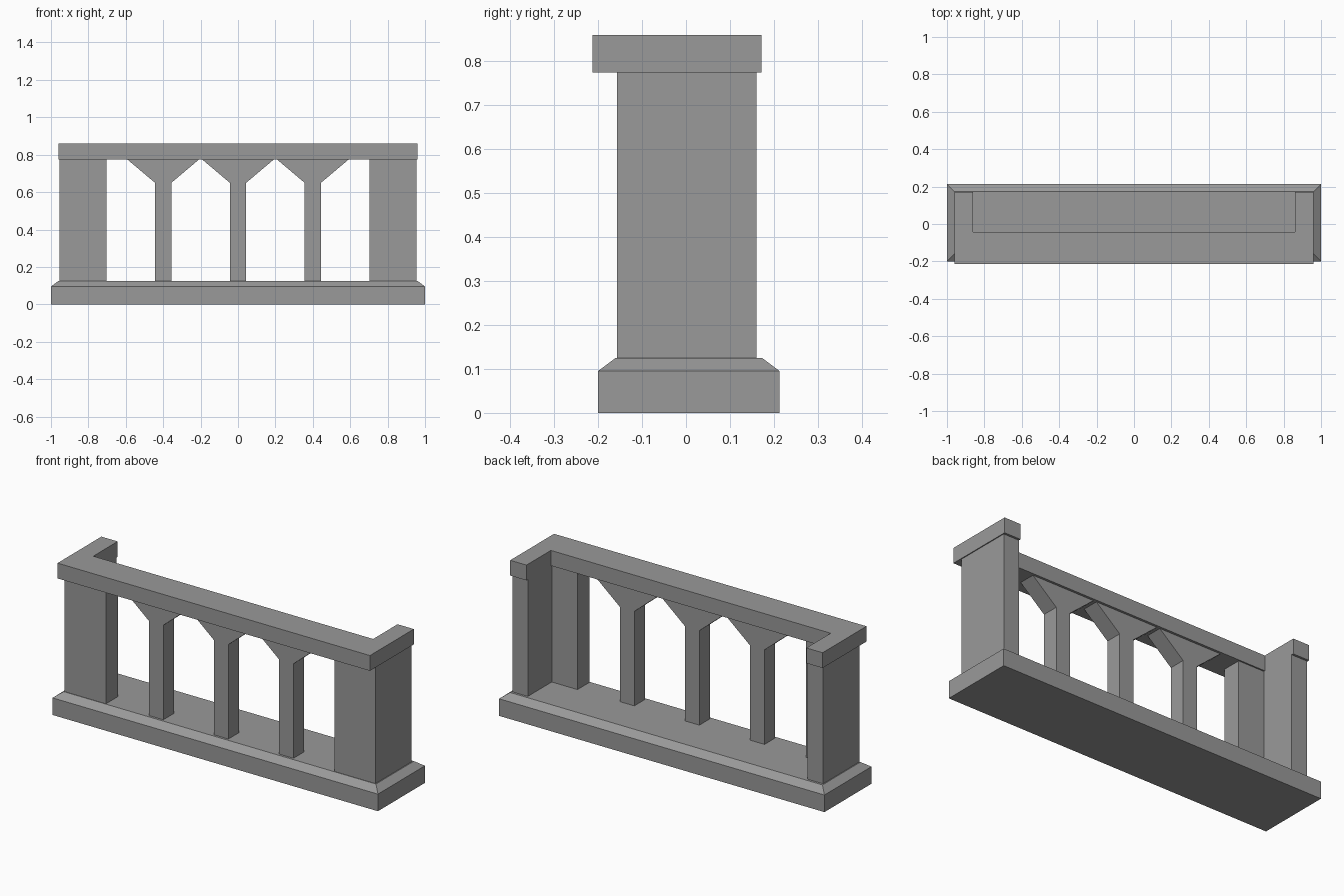
import bpy, bmesh
from mathutils import Vector

if "Cube" in bpy.data.objects:
    bpy.data.objects.remove(bpy.data.objects["Cube"])

# Mid-grey stone
stone = bpy.data.materials.new("stone")
stone.diffuse_color = (0.32, 0.32, 0.32, 1)
stone.use_nodes = True
stone.node_tree.nodes["Principled BSDF"].inputs["Base Color"].default_value = stone.diffuse_color


def prism(name, points, extrude):
    """Solid made by sweeping a flat 3D outline along a vector."""
    bm = bmesh.new()
    face = bm.faces.new([bm.verts.new(p) for p in points])
    res = bmesh.ops.extrude_face_region(bm, geom=[face], use_keep_orig=True)
    verts = [g for g in res["geom"] if isinstance(g, bmesh.types.BMVert)]
    bmesh.ops.translate(bm, verts=verts, vec=Vector(extrude))
    bmesh.ops.recalc_face_normals(bm, faces=bm.faces)
    mesh = bpy.data.meshes.new(name)
    bm.to_mesh(mesh)
    bm.free()
    mesh.materials.append(stone)
    obj = bpy.data.objects.new(name, mesh)
    bpy.context.collection.objects.link(obj)
    return obj


# Plinth with a chamfered upper edge
Z_EDGE, Z_TOP, Z_RAIL, Z_MAX = 0.095, 0.125, 0.774, 0.859
plinth = prism("plinth", [(-1, -0.2, 0), (1, -0.2, 0), (1, 0.213, 0), (-1, 0.213, 0)],
               (0, 0, Z_EDGE))
bm = bmesh.new()
bm.from_mesh(plinth.data)
bm.normal_update()
top = max(bm.faces, key=lambda f: f.calc_center_median().z)
bmesh.ops.inset_region(bm, faces=[top], thickness=0.04, use_even_offset=True)
for v in top.verts:
    v.co.z = Z_TOP
bm.to_mesh(plinth.data)
bm.free()

# L-shaped corner walls, left and right
for side, name in ((-1, "corner_wall_left"), (1, "corner_wall_right")):
    outline = [(0.702, -0.157), (0.955, -0.157), (0.955, 0.16),
               (0.86, 0.16), (0.86, -0.05), (0.702, -0.05)]
    prism(name, [(side * x, y, Z_TOP) for x, y in outline], (0, 0, Z_RAIL - Z_TOP))

# Balusters flaring into angled brackets under the rail
for i, cx in enumerate((-0.4, 0, 0.4)):
    half = [(0.044, Z_TOP), (0.044, 0.65), (0.191, Z_RAIL)]
    outline = half + [(-x, z) for x, z in reversed(half)]
    prism(f"baluster_{i + 1}", [(cx + x, -0.147, z) for x, z in outline], (0, 0.092, 0))

# U-shaped handrail, open at the back
half = [(0.86, -0.042), (0.86, 0.172), (0.96, 0.172), (0.96, -0.213)]
outline = half + [(-x, y) for x, y in reversed(half)]
prism("handrail", [(x, y, Z_RAIL) for x, y in outline], (0, 0, Z_MAX - Z_RAIL))
